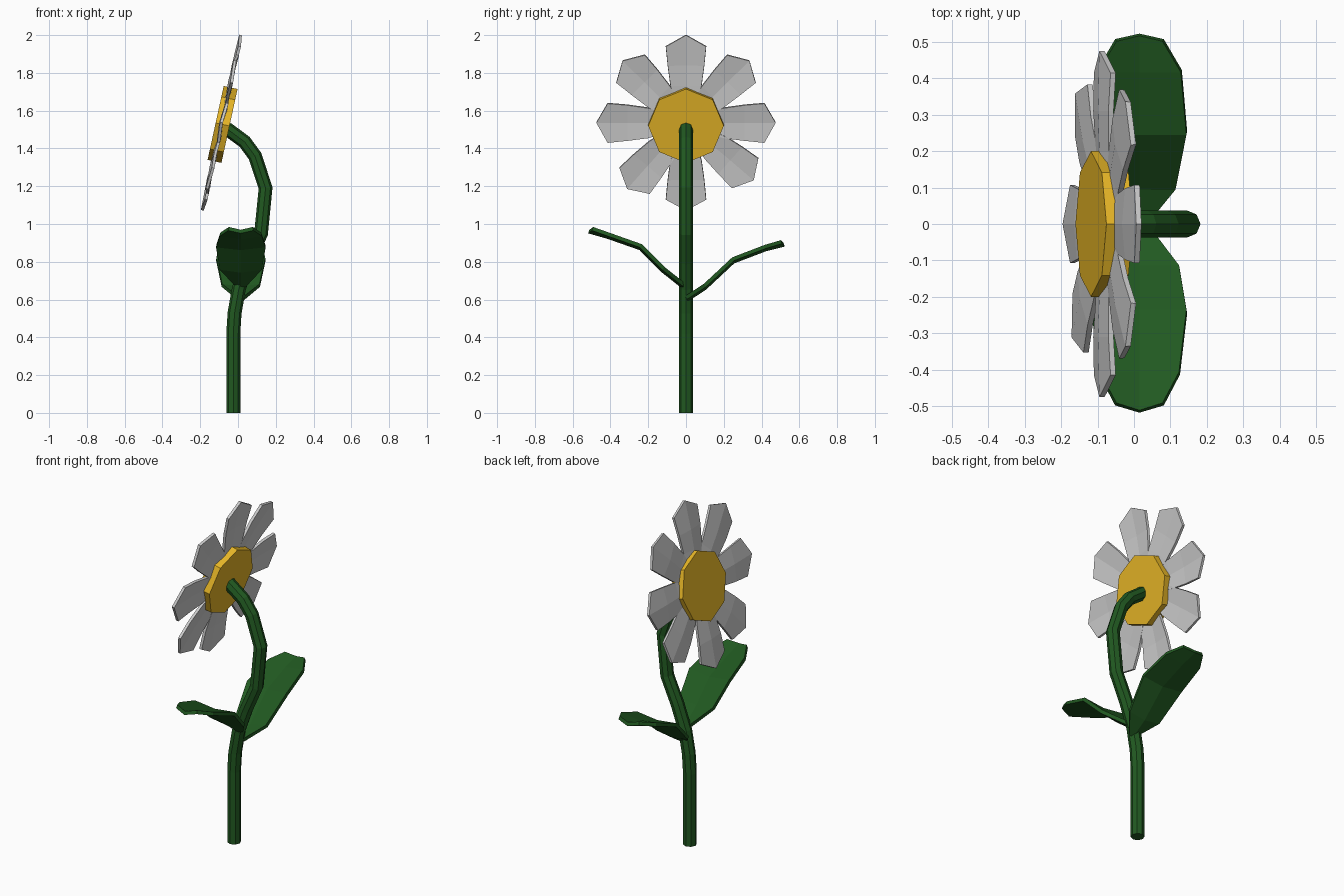
import bpy, bmesh, math
from mathutils import Matrix, Vector

if "Cube" in bpy.data.objects:
    bpy.data.objects.remove(bpy.data.objects["Cube"])


def material(name, color):
    m = bpy.data.materials.new(name)
    m.diffuse_color = (*color, 1)
    m.use_nodes = True
    m.node_tree.nodes["Principled BSDF"].inputs["Base Color"].default_value = m.diffuse_color
    return m


GREEN = material("leaf_green", (0.015, 0.1, 0.015))
YELLOW = material("centre_yellow", (0.8, 0.47, 0.02))


def blade(name, rows, fold, thickness, matrix, mat=None):
    """Three-column blade from rows of (edge y, middle y, z, half width)."""
    bm = bmesh.new()
    grid = []
    for edge, mid, z, w in rows:
        grid.append([bm.verts.new(p) for p in
                     ((-w, edge, z), (0, mid, z + fold), (w, edge, z))])
    for a, b in zip(grid, grid[1:]):
        for i in range(2):
            bm.faces.new((a[i], a[i + 1], b[i + 1], b[i]))
    bm.transform(matrix)
    bmesh.ops.recalc_face_normals(bm, faces=bm.faces)
    me = bpy.data.meshes.new(name)
    bm.to_mesh(me)
    bm.free()
    ob = bpy.data.objects.new(name, me)
    bpy.context.collection.objects.link(ob)
    if mat:
        me.materials.append(mat)
    mod = ob.modifiers.new("thickness", 'SOLIDIFY')
    mod.thickness = thickness
    mod.offset = 0
    return ob


# Stem: bent tube
curve = bpy.data.curves.new("stem", 'CURVE')
curve.dimensions = '3D'
curve.bevel_depth = 0.037
curve.bevel_resolution = 2
curve.use_fill_caps = True
path = [(-0.025, 0), (-0.025, 0.42), (-0.018, 0.53), (0.005, 0.66), (0.055, 0.8),
        (0.122, 0.95), (0.146, 1.19), (0.09, 1.36), (0.035, 1.435), (-0.06, 1.505)]
spline = curve.splines.new('POLY')
spline.points.add(len(path) - 1)
for p, (x, z) in zip(spline.points, path):
    p.co = (x, 0, z, 1)
spline.use_smooth = False
curve.materials.append(GREEN)
bpy.context.collection.objects.link(bpy.data.objects.new("stem", curve))

# Leaves: one each side, at different heights
right_rows = [(0.0, 0.0, 0.61, 0.02), (0.1, 0.1, 0.675, 0.1), (0.25, 0.25, 0.815, 0.13),
              (0.42, 0.42, 0.88, 0.115), (0.505, 0.52, 0.905, 0.065)]
left_rows = [(0.0, 0.0, 0.67, 0.02), (0.12, 0.12, 0.765, 0.11), (0.24, 0.24, 0.885, 0.13),
             (0.41, 0.41, 0.945, 0.11), (0.495, 0.515, 0.975, 0.065)]
shift = Matrix.Translation((0.015, 0, 0))
blade("right_leaf", right_rows, -0.015, 0.02, shift, GREEN)
blade("left_leaf", left_rows, -0.015, 0.02, shift @ Matrix.Scale(-1, 4, Vector((0, 1, 0))), GREEN)

# Flower head frame: faces -x, tilted slightly upward
tilt = math.radians(12.3)
up = Vector((math.sin(tilt), 0, math.cos(tilt)))
out = Vector((-math.cos(tilt), 0, math.sin(tilt)))
head = Matrix((Vector((0, -1, 0)), up, out)).transposed().to_4x4()
head.translation = (-0.08, 0, 1.535)

# Flower centre: eight-sided disc
bpy.ops.mesh.primitive_cylinder_add(vertices=8, radius=0.2, depth=0.075)
disc = bpy.context.object
disc.name = "flower_centre"
disc.matrix_world = head @ Matrix.Translation((0, -0.008, 0))
disc.data.materials.append(YELLOW)

# Petals: ring of eight with slight irregularity in the lower diagonals
petal_rows = [(0.1, 0.1, 0, 0.05), (0.2, 0.2, 0, 0.082), (0.31, 0.31, 0.004, 0.097),
              (0.415, 0.475, 0, 0.107)]
offsets = [0, 0, 0, 0, 0, 4, 0, 4]
for i, off in enumerate(offsets):
    turn = Matrix.Rotation(math.radians(i * 45 - off - 90), 4, 'Z')
    blade(f"petal_{i + 1}", petal_rows, 0.008, 0.015, head @ turn)
